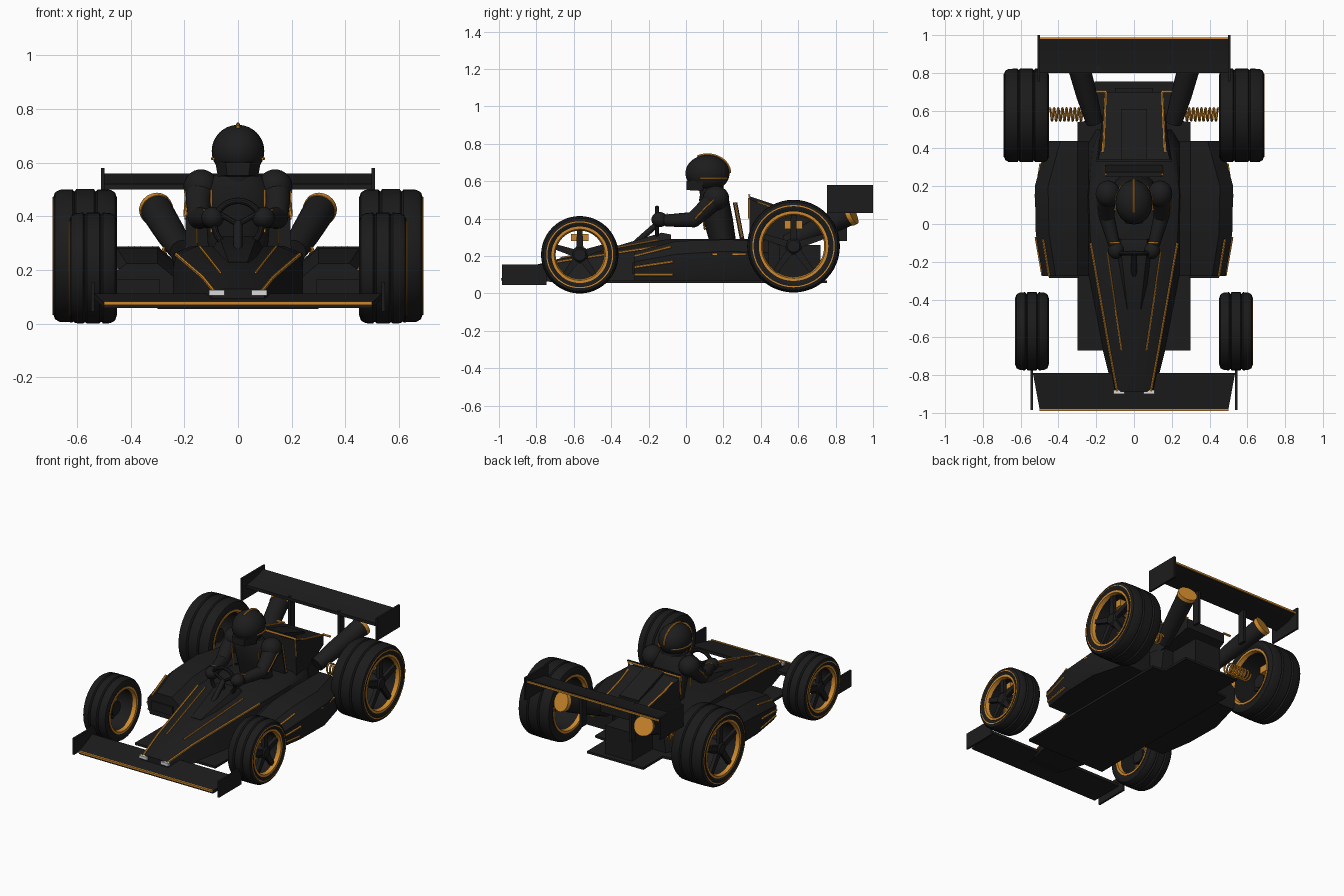
import bpy, bmesh
from math import sin, cos, pi, radians
from mathutils import Vector as V

if "Cube" in bpy.data.objects:
    bpy.data.objects.remove(bpy.data.objects["Cube"])


def material(name, c):
    m = bpy.data.materials.new(name)
    m.diffuse_color = (*c, 1)
    m.use_nodes = True
    m.node_tree.nodes["Principled BSDF"].inputs["Base Color"].default_value = m.diffuse_color
    return m


BLACK = material("body black", (0.012, 0.012, 0.012))
TYRE = material("tyre black", (0.011, 0.011, 0.011))
ORANGE = material("orange trim", (0.62, 0.25, 0.025))
SILVER = material("silver lamp", (0.7, 0.7, 0.7))


def loft(name, rings, mat, closed=False):
    """Skin equal-length rings; caps the ends unless closed into a loop."""
    bm = bmesh.new()
    vs = [[bm.verts.new(p) for p in r] for r in rings]
    n, k = len(vs[0]), len(vs)
    for i in range(k if closed else k - 1):
        a, b = vs[i], vs[(i + 1) % k]
        for j in range(n):
            bm.faces.new((a[j], a[(j + 1) % n], b[(j + 1) % n], b[j]))
    if not closed:
        bm.faces.new(vs[0])
        bm.faces.new(vs[-1])
    bmesh.ops.recalc_face_normals(bm, faces=bm.faces)
    me = bpy.data.meshes.new(name)
    bm.to_mesh(me)
    bm.free()
    me.materials.append(mat)
    ob = bpy.data.objects.new(name, me)
    bpy.context.collection.objects.link(ob)
    return ob


def box(name, x0, x1, y0, y1, z0, z1, mat):
    return loft(name, [[(x0, y0, z), (x1, y0, z), (x1, y1, z), (x0, y1, z)] for z in (z0, z1)], mat)


def tube(name, pts, r, mat, n=8, closed=False):
    """Round bar along a path; r may be one radius or one per point."""
    pts = [V(p) for p in pts]
    k, rings, u = len(pts), [], None
    for i, p in enumerate(pts):
        a = pts[(i - 1) % k] if closed else pts[max(i - 1, 0)]
        b = pts[(i + 1) % k] if closed else pts[min(i + 1, k - 1)]
        t = (b - a).normalized()
        u = u or (V((0, 0, 1)) if abs(t.z) < 0.9 else V((1, 0, 0)))
        u = (u - t * u.dot(t)).normalized()
        w = t.cross(u)
        rad = r[i] if isinstance(r, (list, tuple)) else r
        rings.append([p + (u * cos(2 * pi * j / n) + w * sin(2 * pi * j / n)) * rad for j in range(n)])
    return loft(name, rings, mat, closed)


def ball(name, c, r, mat):
    bm = bmesh.new()
    bmesh.ops.create_uvsphere(bm, u_segments=24, v_segments=16, radius=1)
    for v in bm.verts:
        v.co = V((c[0] + v.co.x * r[0], c[1] + v.co.y * r[1], c[2] + v.co.z * r[2]))
    me = bpy.data.meshes.new(name)
    bm.to_mesh(me)
    bm.free()
    me.materials.append(mat)
    ob = bpy.data.objects.new(name, me)
    bpy.context.collection.objects.link(ob)


def lathe(name, c, prof, s, mat, n=48):
    """Closed (x, radius) profile spun round the x axis at c; s flips outward side."""
    rings = [[(c[0] + s * x, c[1] + r * cos(2 * pi * i / n), c[2] + r * sin(2 * pi * i / n))
              for x, r in prof] for i in range(n)]
    return loft(name, rings, mat, True)


def wheel(name, s, cx, y, z, w, R, rr):
    c = (s * cx, y, z)
    g = w / 3
    half = [(w - .012, rr), (w, rr + .02), (w, R - .035), (w - .008, R - .012), (w - .025, R - .002),
            (g + .007, R), (g, R - .009), (g - .007, R)]
    lathe(name + "_tyre", c, half + [(-x, r) for x, r in reversed(half)], s, TYRE)
    lathe(name + "_barrel", c, [(-w + .02, rr + .004), (w - .02, rr + .004), (w - .02, rr - .012),
                                (-w + .02, rr - .012)], s, BLACK)
    for k in (1, -1):
        lathe(name + "_rim_ring", c, [(k * (w - .03), rr + .004), (k * (w - .006), rr + .004),
                                      (k * (w - .006), rr - .01), (k * (w - .03), rr - .018)], s, ORANGE)
    lathe(name + "_pinstripe", c, [(w - .002, R - .034), (w + .001, R - .034), (w + .001, R - .028),
                                   (w - .002, R - .028)], s, ORANGE)
    tube(name + "_hub", [(s * (cx + d), y, z) for d in (-.03, w - .03, w - .015)], [.046, .046, .032], BLACK, 20)
    for i in range(5):
        a = pi / 2 + i * 2 * pi / 5
        d, e = V((0, cos(a), sin(a))), V((0, -sin(a), cos(a)))
        rings = []
        for q, hw in ((.02, .02), (rr - .008, .014)):
            m = V((s * (cx + w - .035), y, z)) + d * q
            rings.append([m + e * i2 * hw + V((k * .012, 0, 0)) for i2, k in ((-1, -1), (1, -1), (1, 1), (-1, 1))])
        loft(name + "_spoke", rings, BLACK)
    xs = sorted((s * (cx + w - .055), s * (cx + w - .1)))
    box(name + "_caliper", *xs, y - .048, y + .048, z + .5 * rr, z + .76 * rr, ORANGE)


# wheels
for s, side in ((-1, "left"), (1, "right")):
    wheel("front_wheel_" + side, s, .54, -.568, .207, .09, .207, .147)
    wheel("rear_wheel_" + side, s, .57, .575, .253, .12, .248, .182)

# floor
outline = [(-.3, -.67), (.3, -.67), (.3, .54), (.21, .55), (.21, .755), (-.21, .755), (-.21, .55), (-.3, .54)]
loft("floor", [[(x, y, z) for x, y in outline] for z in (.055, .07)], BLACK)

# main body: y, then half width and height of base, shoulder and deck
SECT = [(-.89, .11, .07, .09, .12, .05, .13), (-.67, .165, .06, .13, .17, .065, .188),
        (-.1, .275, .06, .23, .256, .15, .29), (.15, .29, .06, .24, .262, .17, .29),
        (.4, .26, .06, .22, .25, .16, .29), (.5, .2, .06, .18, .22, .15, .28)]
loft("main_body", [[(-a, y, b), (a, y, b), (c, y, d), (e, y, f), (-e, y, f), (-c, y, d)]
                   for y, a, b, c, d, e, f in SECT], BLACK)
box("gearbox", -.1, .1, .48, .72, .07, .26, BLACK)
# dashboard cowl
loft("cockpit_cowl", [[(-w, y, .2), (w, y, .2), (w * .5, y, z), (-w * .5, y, z)]
                      for y, w, z in ((-.45, .07, .23), (-.13, .14, .325), (-.08, .14, .315))], BLACK)

# engine cover and airbox
loft("engine_cover", [[(-b, y, zb), (b, y, zb), (w, y, z), (-w, y, z)] for y, b, w, z, zb in
                      ((.34, .2, .19, .505, .25), (.47, .18, .16, .455, .25), (.7, .15, .15, .395, .33))], BLACK)
loft("airbox", [[(-.07, y, .35), (.07, y, .35), (.07, y, z), (-.07, y, z)]
                for y, z in ((.34, .52), (.61, .43))], BLACK)
box("cover_front_trim", -.2, .2, .333, .341, .512, .526, ORANGE)
box("cover_front_lip", -.2, .2, .332, .345, .526, .53, BLACK)
# seat back
loft("seat_back", [[(-.15, y - .012, z), (.15, y - .012, z), (.15, y + .012, z), (-.15, y + .012, z)]
                   for y, z in ((.30, .29), (.262, .487))], BLACK)

# front wing: swept plate with orange leading edge
loft("front_wing", [[(-w, y, z - .02), (w, y, z - .02), (w, y, z), (-w, y, z)]
                    for y, w, z in ((-.98, .5, .078), (-.79, .535, .112))], BLACK)
box("front_wing_trim", -.5, .5, -.99, -.979, .069, .082, ORANGE)
# rear wing
loft("rear_wing", [[(-.5, y, z - .02), (.5, y, z - .02), (.5, y, z), (-.5, y, z)]
                   for y, z in ((.8, .52), (.9, .535), (.98, .56))], BLACK)
box("rear_wing_trim", -.5, .5, .975, .988, .543, .555, ORANGE)

for s, side in ((-1, "left"), (1, "right")):
    def P(*pts):
        return [(s * x, y, z) for x, y, z in pts]

    def B(name, x0, x1, y0, y1, z0, z1, m):
        box(name + "_" + side, *sorted((s * x0, s * x1)), y0, y1, z0, z1, m)

    def line(name, *pts, r=.007):
        tube(name + "_" + side, P(*pts), r, ORANGE, 6)

    B("front_endplate", .535, .548, -.985, -.745, .045, .155, BLACK)
    B("rear_endplate", .497, .51, .755, 1.0, .43, .58, BLACK)
    B("wing_support", .175, .195, .81, .86, .28, .525, BLACK)
    B("nose_lamp", .05, .108, -.9, -.88, .105, .125, SILVER)
    # side pod with inlet
    loft("side_pod_" + side, [P((.24, y, .07), (o - .02, y, .07), (o, y, .13), (o, y, zm), (o - .07, y, zt),
                                (.3, y, zt), (.24, y, zt - .05))
                              for y, o, zm, zt in ((-.275, .485, .17, .225), (-.05, .52, .21, .28),
                                                   (.2, .525, .225, .288), (.44, .46, .22, .285))], BLACK)
    B("pod_inlet", .29, .45, -.285, -.27, .105, .165, BLACK)
    # orange lines on body and pods
    line("nose_shoulder_line", (.09, -.885, .122), (.13, -.67, .172), (.23, -.1, .258))
    line("nose_inner_line", (.065, -.67, .19), (.142, -.15, .287), r=.005)
    line("pod_upper_line", (.484, -.275, .14), (.52, -.07, .17))
    line("pod_lower_line", (.477, -.275, .1), (.508, -.07, .1))
    line("pod_top_line", (.45, -.275, .2), (.482, -.08, .25))
    line("pod_rear_line", (.522, .14, .21), (.495, .32, .21))
    line("cover_edge_line", (.165, .38, .49), (.16, .47, .456), (.15, .7, .397))
    line("cover_side_line", (.19, .338, .51), (.198, .338, .4), r=.006)
    line("cover_rear_bar", (.145, .7, .397), (.2, .7, .397), r=.008)
    line("seat_line", (.151, .30, .3), (.151, .262, .487), r=.005)
    # exhaust with orange mouth
    tube("exhaust_" + side, P((.21, .54, .27), (.25, .68, .335), (.305, .88, .425)), [.045, .055, .06], BLACK, 20)
    tube("exhaust_mouth_" + side, P((.302, .872, .421), (.308, .893, .43)), .063, ORANGE, 20)
    # rear spring
    coil = [(.27 + .175 * i / 96, .58 + .033 * cos(i * pi / 6), .25 + .033 * sin(i * pi / 6)) for i in range(97)]
    tube("rear_spring_" + side, P(*coil), .006, ORANGE, 6)
    # driver arm: shoulder, upper arm, forearm, glove
    ball("shoulder_" + side, (s * .138, .16, .51), (.065, .07, .065), BLACK)
    tube("upper_arm_" + side, P((.14, .15, .5), (.148, .1, .45), (.145, .04, .395)), [.055, .048, .042], BLACK, 16)
    ball("elbow_" + side, (s * .145, .04, .395), (.042, .042, .042), BLACK)
    tube("forearm_" + side, P((.145, .04, .395), (.105, -.11, .39)), [.041, .032], BLACK, 16)
    ball("glove_" + side, (s * .095, -.14, .395), (.042, .045, .04), BLACK)
    line("sleeve_line", (.197, .16, .51), (.194, .1, .455), (.188, .05, .4), r=.005)
    line("cuff_line", (.13, -.1, .424), (.1, -.1, .424), (.075, -.1, .405), r=.004)
    line("torso_line", (.1, .075, .5), (.1, .1, .34), r=.005)
    # visor line on the helmet side
    line("visor_line", *[(.097 * cos(a), .115 + .117 * sin(a), .615) for a in (-.35, 0, .35, .7, 1.1)], r=.005)

# driver torso, neck and helmet
loft("torso", [[(rx * cos(i * pi / 12), cy + ry * sin(i * pi / 12), z) for i in range(24)]
               for z, cy, rx, ry in ((.26, .2, .11, .07), (.4, .17, .12, .08), (.5, .15, .13, .08), (.56, .14, .08, .06))],
     BLACK)
tube("neck", [(0, .14, .53), (0, .13, .6)], .065, BLACK, 20)
ball("helmet", (0, .115, .643), (.098, .118, .098), BLACK)
loft("helmet_chin", [[(-w, y, z0), (w, y, z0), (w * 1.15, y, z1), (-w * 1.15, y, z1)]
                     for y, w, z0, z1 in ((.003, .04, .553, .6), (.09, .075, .548, .61))], BLACK)
tube("helmet_stripe", [(0, .115 + .121 * cos(radians(a)), .643 + .1 * sin(radians(a))) for a in range(0, 126, 9)],
     .007, ORANGE, 6)

# steering wheel and column
tube("steering_wheel", [(.088 * cos(i * pi / 16), -.155, .37 + .088 * sin(i * pi / 16)) for i in range(32)],
     .012, BLACK, 10, True)
for a in (pi / 6, 5 * pi / 6, 3 * pi / 2):
    tube("steering_spoke", [(0, -.155, .37), (.085 * cos(a), -.155, .37 + .085 * sin(a))], .01, BLACK)
tube("steering_column", [(0, -.15, .375), (0, -.28, .26)], .016, BLACK, 12)

# smooth rounded parts, keep hard edges
bpy.ops.object.select_all(action='SELECT')
bpy.context.view_layer.objects.active = bpy.context.selected_objects[0]
bpy.ops.object.shade_smooth_by_angle(angle=radians(35))
